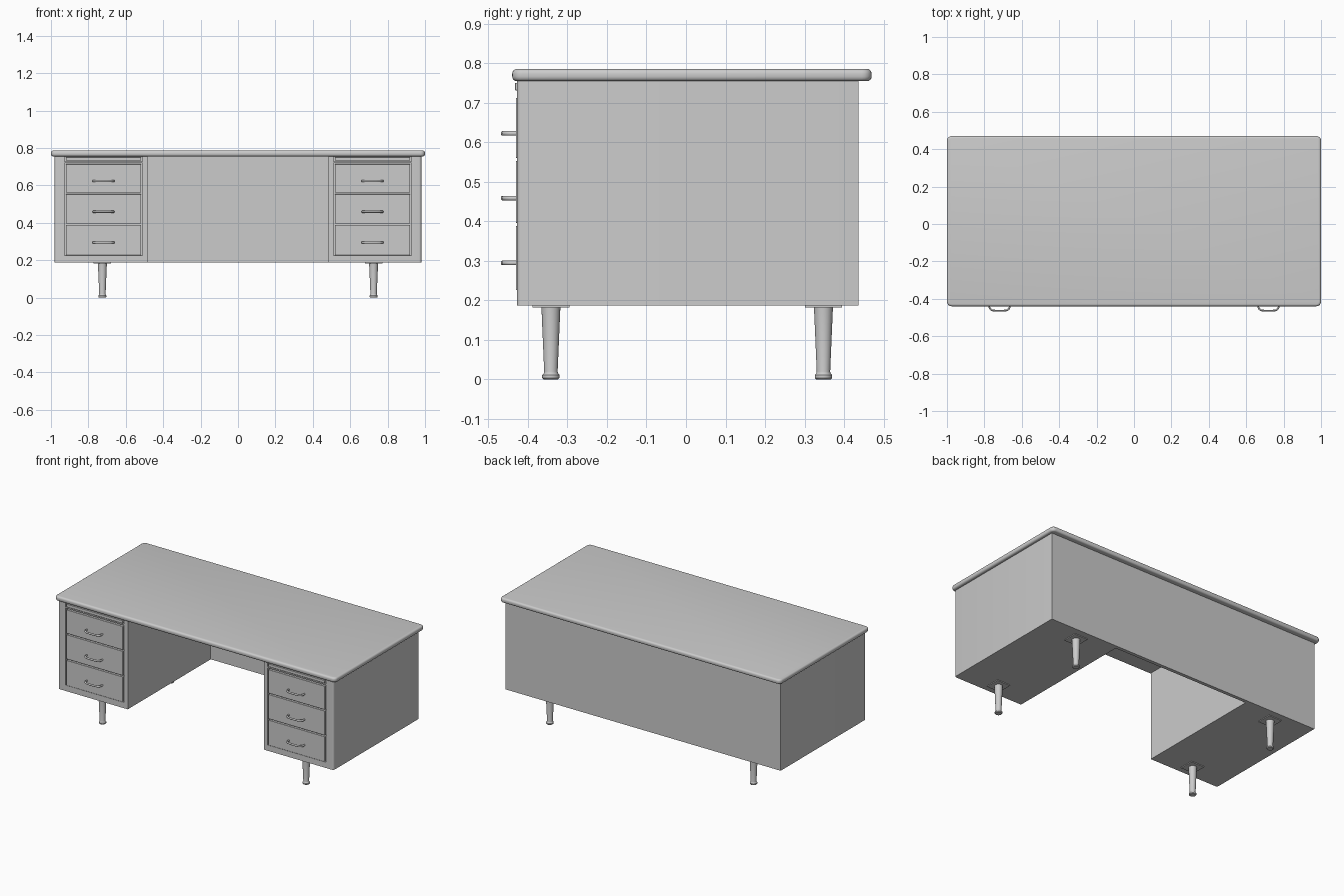
import bpy, bmesh, math
from mathutils import Vector

cube = bpy.data.objects.get("Cube")
if cube:
    bpy.data.objects.remove(cube, do_unlink=True)

grey = bpy.data.materials.new("plain grey")
grey.use_nodes = True
grey.diffuse_color = (0.6, 0.6, 0.6, 1)
grey.node_tree.nodes["Principled BSDF"].inputs["Base Color"].default_value = (0.6, 0.6, 0.6, 1)


def finish(bm, name, angle=None):
    """Turn a bmesh into a named grey object, smooth below the angle."""
    bmesh.ops.recalc_face_normals(bm, faces=bm.faces)
    mesh = bpy.data.meshes.new(name)
    bm.to_mesh(mesh)
    bm.free()
    mesh.materials.append(grey)
    obj = bpy.data.objects.new(name, mesh)
    bpy.context.collection.objects.link(obj)
    if angle:
        bpy.ops.object.select_all(action="DESELECT")
        obj.select_set(True)
        bpy.context.view_layer.objects.active = obj
        bpy.ops.object.shade_smooth_by_angle(angle=math.radians(angle))
    return obj


def box_bm(lo, hi):
    bm = bmesh.new()
    bmesh.ops.create_cube(bm, size=1)
    for v in bm.verts:
        v.co = Vector([(a + b) / 2 + c * (b - a) for a, b, c in zip(lo, hi, v.co)])
    return bm


def box(name, lo, hi, bevel=0):
    bm = box_bm(lo, hi)
    if bevel:
        bmesh.ops.bevel(bm, geom=bm.edges[:], offset=bevel, segments=1, affect="EDGES")
    return finish(bm, name)


def span(side, a, b):
    """Mirror an x range to the chosen side."""
    return sorted((side * a, side * b))


def upright(edge):
    a, b = edge.verts
    return abs(a.co.z - b.co.z) > 0.01


# Desk top: rounded plan corners, then a rounded rim
bm = box_bm((-1, -0.44, 0.755), (1, 0.47, 0.786))
bmesh.ops.bevel(bm, geom=[e for e in bm.edges if upright(e)], offset=0.025,
                segments=5, profile=0.5, affect="EDGES")
rim = [e for e in bm.edges if not upright(e)]
bmesh.ops.bevel(bm, geom=rim, offset=0.012, segments=4, profile=0.5, affect="EDGES")
finish(bm, "desk_top", 40)

# Back panel behind the knee space
box("back_panel", (-0.49, 0.415, 0.187), (0.49, 0.437, 0.757))

# Openings: pull-out tray and drawer stack
openings = [(0.728, 0.754), (0.224, 0.72)]
drawers = [(0.561, 0.713), (0.396, 0.553), (0.226, 0.388)]
FRONT = -0.428


def pedestal(side, label):
    x0, x1 = span(side, 0.485, 0.98)
    bm = box_bm((x0, FRONT, 0.187), (x1, 0.437, 0.757))
    corner = [e for e in bm.edges if upright(e)
              and all(v.co.y < 0 and abs(v.co.x) > 0.9 for v in e.verts)]
    bmesh.ops.bevel(bm, geom=corner, offset=0.012, segments=4, profile=0.5, affect="EDGES")
    body = finish(bm, label + "_pedestal", 40)
    a, b = span(side, 0.511, 0.927)
    for z0, z1 in openings:
        cutter = box("opening_cutter", (a, FRONT - 0.05, z0), (b, FRONT + 0.02, z1))
        cutter.hide_render = True
        mod = body.modifiers.new("opening", "BOOLEAN")
        mod.operation, mod.object, mod.solver = "DIFFERENCE", cutter, "EXACT"
        bpy.ops.object.select_all(action="DESELECT")
        bpy.context.view_layer.objects.active = body
        body.select_set(True)
        bpy.ops.object.modifier_apply(modifier=mod.name)
        bpy.data.objects.remove(cutter, do_unlink=True)

    a, b = span(side, 0.518, 0.92)
    box(label + "_pull_out_tray", (a, FRONT - 0.005, 0.732), (b, FRONT + 0.021, 0.751), 0.001)
    for i, (z0, z1) in enumerate(drawers, 1):
        box(f"{label}_drawer_{i}", (a, FRONT - 0.003, z0), (b, FRONT + 0.021, z1), 0.001)


def handle(name, x, z):
    """Rounded loop pull swept along a half outline in plan."""
    half = [(0.055, 0.0), (0.055, 0.015), (0.050, 0.026), (0.040, 0.033), (0.020, 0.036)]
    path = [Vector((-u, FRONT - w, 0)) for u, w in half]
    path += [Vector((u, FRONT - w, 0)) for u, w in reversed(half)]
    bm = bmesh.new()
    rings, n = [], 10
    for i, p in enumerate(path):
        t = (path[min(i + 1, len(path) - 1)] - path[max(i - 1, 0)]).normalized()
        side = Vector((-t.y, t.x, 0))
        ring = []
        for k in range(n):
            ang = math.tau * k / n
            q = p + side * 0.005 * math.cos(ang)
            ring.append(bm.verts.new((x + q.x, q.y, z + 0.006 * math.sin(ang))))
        rings.append(ring)
    for r, s in zip(rings, rings[1:]):
        for k in range(n):
            bm.faces.new((r[k], r[(k + 1) % n], s[(k + 1) % n], s[k]))
    for end in (rings[0], rings[-1]):
        bm.faces.new(end)
    finish(bm, name, 50)


def leg(name, x, y):
    """Tapered round leg with a foot ring and a square mounting plate."""
    profile = [(0.018, 0), (0.022, 0.004), (0.022, 0.011), (0.018, 0.015),
               (0.017, 0.02), (0.024, 0.183)]
    bm = bmesh.new()
    n = 24
    rings = [[bm.verts.new((x + r * math.cos(math.tau * k / n),
                            y + r * math.sin(math.tau * k / n), z)) for k in range(n)]
             for r, z in profile]
    for r, s in zip(rings, rings[1:]):
        for k in range(n):
            bm.faces.new((r[k], r[(k + 1) % n], s[(k + 1) % n], s[k]))
    for end in (rings[0], rings[-1]):
        bm.faces.new(end)
    finish(bm, name, 40)
    box(name + "_plate", (x - 0.047, y - 0.047, 0.182), (x + 0.047, y + 0.047, 0.188))


# Both sides
for side, label in ((1, "left"), (-1, "right")):
    pedestal(side, label)
    for i, z in enumerate((0.623, 0.459, 0.295), 1):
        handle(f"{label}_handle_{i}", side * 0.719, z)
    leg(label + "_front_leg", side * 0.725, -0.342)
    leg(label + "_back_leg", side * 0.725, 0.348)
